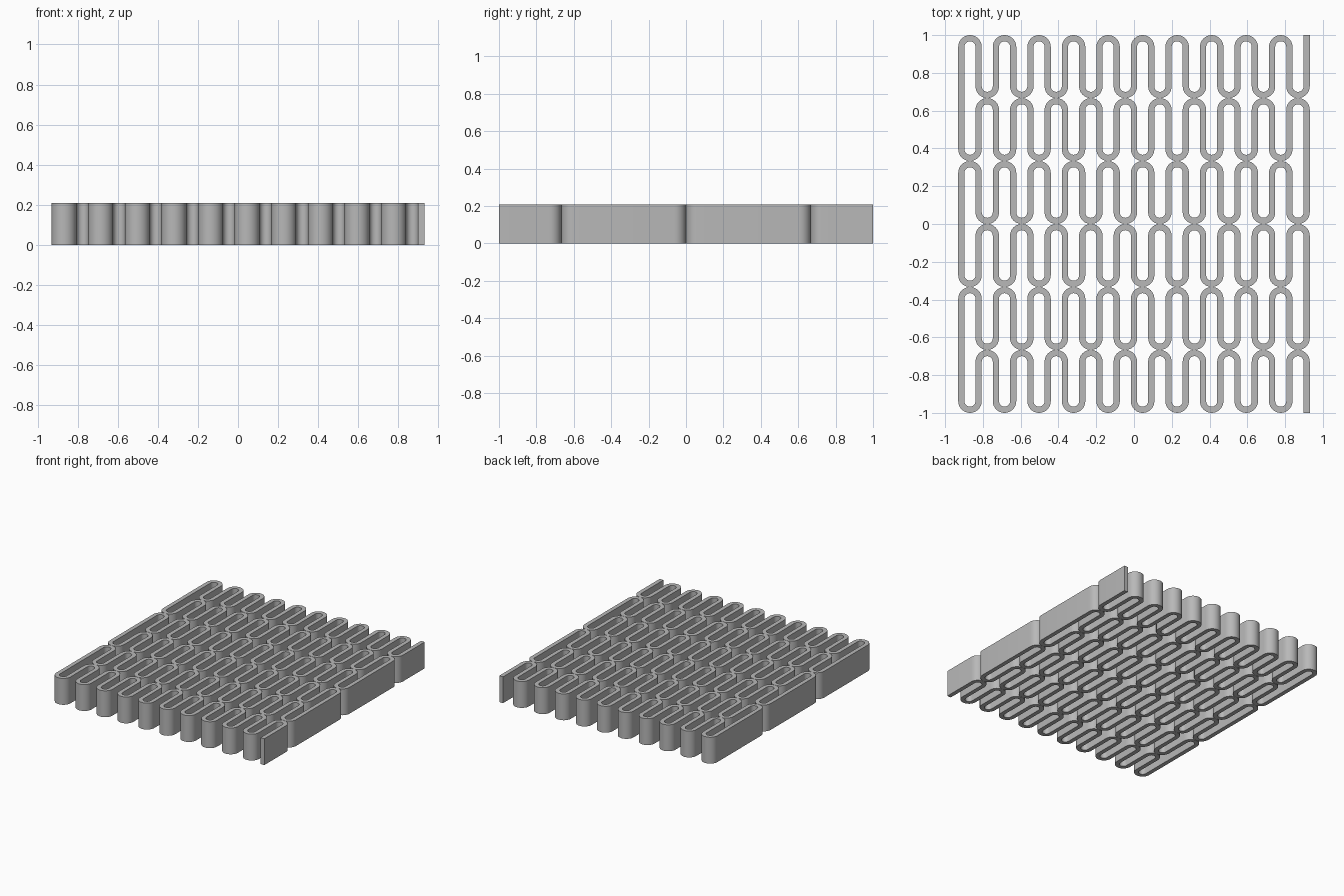
import bpy, bmesh, math
from mathutils import Vector

cube = bpy.data.objects.get("Cube")
if cube:
    bpy.data.objects.remove(cube, do_unlink=True)

ROWS = 6
BENDS = 20             # half-circle bends in each strip
HALF_WIDTH = 0.914     # centreline of the outer walls
THICK = 0.033
HEIGHT = 0.208
ROW_DEPTH = 2 / ROWS
PITCH = 2 * HALF_WIDTH / BENDS
RADIUS = PITCH / 2
STEPS = 16

grey = bpy.data.materials.new("grey")
grey.use_nodes = True
colour = (0.48, 0.48, 0.48, 1)
grey.diffuse_color = colour
grey.node_tree.nodes["Principled BSDF"].inputs["Base Color"].default_value = colour


def serpentine():
    """Centreline points with their sideways normals, running left to right."""
    side = Vector((-1, 0))
    path = [(Vector((-HALF_WIDTH, -ROW_DEPTH / 2)), side)]
    reach = ROW_DEPTH / 2 - THICK / 2 - RADIUS
    for k in range(BENDS):
        up = 1 if k % 2 == 0 else -1
        centre = Vector((-HALF_WIDTH + PITCH * (k + 0.5), up * reach))
        for i in range(STEPS + 1):
            a = math.pi * (1 - i / STEPS)
            radial = Vector((math.cos(a), up * math.sin(a)))
            path.append((centre + radial * RADIUS, radial * up))
    path.append((Vector((HALF_WIDTH, ROW_DEPTH / 2)), side))
    return path


def build_strip(name, y, flip):
    """Sweep an upright rectangle along the path, mirrored in y by flip."""
    bm = bmesh.new()
    rings = []
    for p, n in serpentine():
        ring = []
        for s, z in ((1, 0), (1, HEIGHT), (-1, HEIGHT), (-1, 0)):
            q = p + n * (s * THICK / 2)
            ring.append(bm.verts.new((q.x, y + flip * q.y, z)))
        rings.append(ring)
    for a, b in zip(rings, rings[1:]):
        for i in range(4):
            j = (i + 1) % 4
            bm.faces.new((a[i], a[j], b[j], b[i]))
    bm.faces.new(rings[0])
    bm.faces.new(rings[-1])
    bmesh.ops.recalc_face_normals(bm, faces=bm.faces)
    for f in bm.faces:
        f.smooth = True
    mesh = bpy.data.meshes.new(name)
    bm.to_mesh(mesh)
    bm.free()
    mesh.set_sharp_from_angle(angle=math.radians(35))
    mesh.materials.append(grey)
    obj = bpy.data.objects.new(name, mesh)
    bpy.context.collection.objects.link(obj)


# Alternate strips are mirrored so that their bends touch
for r in range(ROWS):
    build_strip(f"wavy_strip_{r + 1}", 1 - ROW_DEPTH * (r + 0.5), 1 if r % 2 == 0 else -1)
